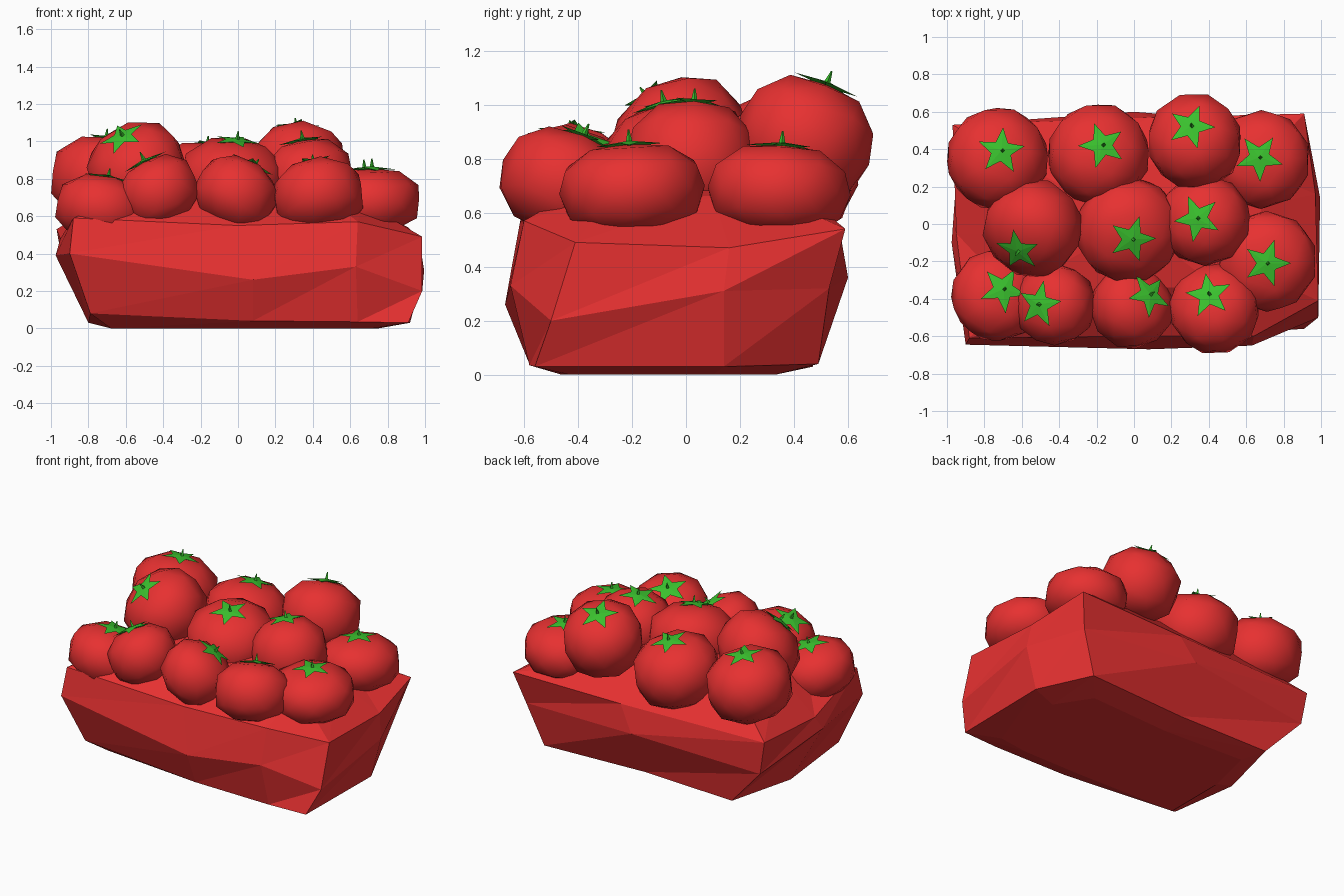
import bpy, bmesh, math, random
from mathutils import Vector, Matrix

if "Cube" in bpy.data.objects:
    bpy.data.objects.remove(bpy.data.objects["Cube"])

random.seed(4)


def material(name, rgb):
    m = bpy.data.materials.new(name)
    m.diffuse_color = (*rgb, 1)
    m.use_nodes = True
    m.node_tree.nodes["Principled BSDF"].inputs["Base Color"].default_value = m.diffuse_color
    return m


RED = material("tomato red", (0.87, 0.033, 0.033))
GREEN = material("leaf green", (0.042, 0.53, 0.027))


def finish(bm, name, mat, smooth=False):
    bmesh.ops.recalc_face_normals(bm, faces=bm.faces[:])
    me = bpy.data.meshes.new(name)
    bm.to_mesh(me)
    bm.free()
    me.materials.append(mat)
    for p in me.polygons:
        p.use_smooth = smooth
    ob = bpy.data.objects.new(name, me)
    bpy.context.collection.objects.link(ob)
    return ob


# Rough faceted crate: uneven rings, a flat bottom and a heaped top between the fruit
rings = [
    [(-.68, -.44, 0), (.05, -.46, 0), (.5, -.46, 0), (.72, -.43, 0), (.75, .1, 0),
     (.6, .33, 0), (0, .3, 0), (-.6, .33, 0), (-.68, 0, 0)],
    [(-.79, -.54, .08), (.08, -.58, .04), (.64, -.58, .035), (.91, -.56, .03), (.92, .14, .03),
     (.74, .49, .04), (0, .45, .04), (-.68, .47, .03), (-.8, 0, .03)],
    [(-.9, -.645, .4), (.08, -.67, .26), (.63, -.65, .33), (.985, -.5, .2), (.995, .14, .31),
     (.85, .53, .32), (0, .6, .36), (-.93, .52, .3), (-.975, -.1, .39)],
    [(-.88, -.61, .59), (0, -.6, .55), (.64, -.6, .57), (.985, -.41, .49), (.97, .16, .47),
     (.91, .59, .54), (.1, .57, .53), (-.97, .53, .53), (-.95, -.05, .48)],
    [(-.66, -.36, .68), (0, -.34, .74), (.45, -.34, .72), (.66, -.26, .68), (.68, .1, .66),
     (.64, .3, .67), (0, .32, .76), (-.6, .32, .76), (-.66, -.05, .72)],
]
bm = bmesh.new()
vr = [[bm.verts.new(p) for p in ring] for ring in rings]
n = len(rings[0])
for a, b in zip(vr, vr[1:]):
    for i in range(n):
        j = (i + 1) % n
        bm.faces.new((a[i], a[j], b[j]))
        bm.faces.new((a[i], b[j], b[i]))
bm.faces.new(vr[0][::-1])
peak = bm.verts.new((0, 0, .82))
for i in range(n):
    bm.faces.new((vr[-1][i], vr[-1][(i + 1) % n], peak))
finish(bm, "crate", RED)

# Tomatoes: centre x, y, z, radius, half height, calyx offset x, y
tomatoes = [
    (-.73, .35, .80, .275, .22, .02, .04),
    (-.19, .37, .765, .275, .22, .02, .05),
    (.325, .44, .87, .255, .22, -.02, .08),
    (.68, .345, .68, .265, .17, -.01, .01),
    (-.54, -.02, .855, .265, .22, -.08, -.12),
    (-.03, -.03, .79, .285, .22, .02, -.05),
    (.38, .02, .79, .245, .22, -.04, .01),
    (.71, -.20, .685, .27, .17, 0, -.01),
    (-.73, -.38, .635, .25, .175, .03, .03),
    (-.425, -.43, .73, .22, .18, -.08, 0),
    (-.01, -.44, .715, .225, .185, .09, .06),
    (.43, -.45, .705, .245, .19, -.03, .07),
]


def add_tomato(k, x, y, z, r, h, dx, dy):
    axis = Vector((dx / h, dy / h, 0))
    axis.z = math.sqrt(1 - axis.length_squared)
    rot = Vector((0, 0, 1)).rotation_difference(axis).to_matrix().to_4x4()
    place = Matrix.Translation((x, y, z)) @ rot

    # Squashed smooth fruit with full shoulders
    bm = bmesh.new()
    bmesh.ops.create_icosphere(bm, subdivisions=2, radius=1.0)
    p = 2.7
    for v in bm.verts:
        v.co /= (math.hypot(v.co.x, v.co.y) ** p + abs(v.co.z) ** p) ** (1 / p)
    bm.transform(place @ Matrix.Diagonal((r, r, h, 1)))
    finish(bm, f"tomato_{k}", RED, True)

    # Five pointed leaf star with a little stem spike
    bm = bmesh.new()
    turn = random.uniform(0, math.tau)
    top = bm.verts.new((0, 0, .012))
    low = bm.verts.new((0, 0, -.01))
    rim = []
    for i in range(10):
        a = turn + i * math.tau / 10
        rad, lift = (.13, -.004) if i % 2 == 0 else (.056, .004)
        rim.append(bm.verts.new((rad * math.cos(a), rad * math.sin(a), lift)))
    for i in range(10):
        s, t = rim[i], rim[(i + 1) % 10]
        bm.faces.new((s, t, top))
        bm.faces.new((t, s, low))
    bmesh.ops.create_cone(bm, cap_ends=True, segments=4, radius1=.013, radius2=.003, depth=.05,
                          matrix=Matrix.Translation((.006, 0, .028)))
    bm.transform(place @ Matrix.Translation((0, 0, h)))
    finish(bm, f"leaf_star_{k}", GREEN)


for k, t in enumerate(tomatoes, 1):
    add_tomato(k, *t)
